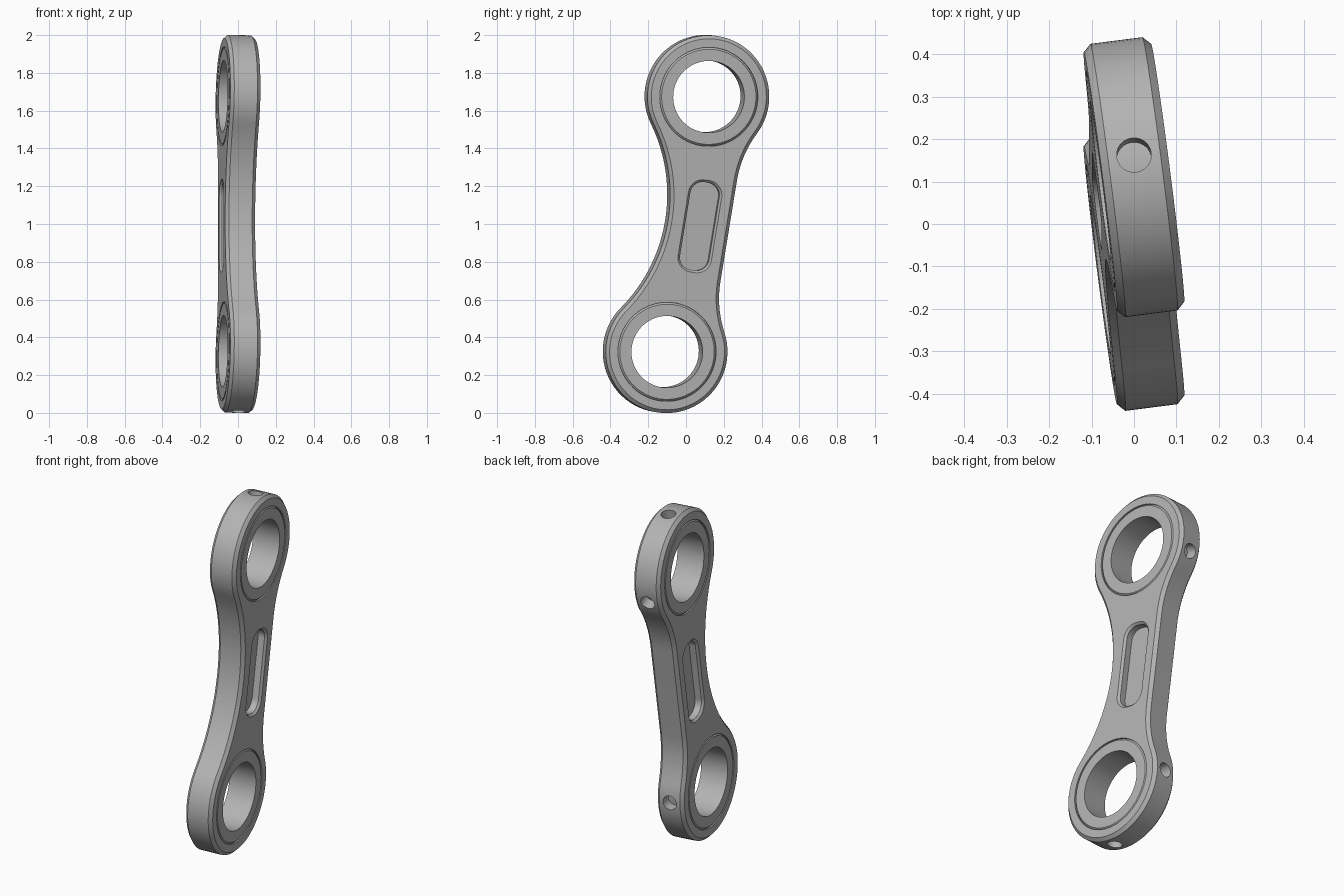
import bpy
import bmesh
from math import radians, degrees, sqrt, atan2, cos, sin
from mathutils import Matrix

cube = bpy.data.objects.get("Cube")
if cube:
    bpy.data.objects.remove(cube, do_unlink=True)

# Main sizes: local x is the thickness, y the width, z the length of the link
HALF = 0.08          # half thickness
EYE = 0.684          # distance of each eye from the middle
R = 0.325            # outer radius of the eyes
BORE = 0.19
SEAT = 0.262         # radius of the bushing seat
CHAMFER = 0.018
PLACE = (Matrix.Translation((0, 0, 1)) @ Matrix.Rotation(radians(-9.3), 4, 'X')
         @ Matrix.Rotation(radians(7.4), 4, 'Z'))

steel = bpy.data.materials.new("grey_steel")
steel.use_nodes = True
GREY = (0.45, 0.45, 0.45, 1)
steel.diffuse_color = GREY
steel.node_tree.nodes["Principled BSDF"].inputs["Base Color"].default_value = GREY


def arc(y, z, r, start, end, n):
    """Points along an arc, angles in degrees."""
    angles = [radians(start + (end - start) * i / n) for i in range(n + 1)]
    return [(y + r * cos(a), z + r * sin(a)) for a in angles]


def circle(r, n=64):
    return arc(0, 0, r, 0, 360, n)[:-1]


def rounded_slot(y, half_w, half_l, r):
    w, l = half_w - r, half_l - r
    corners = [(w, l), (-w, l), (-w, -l), (w, -l)]
    return [p for i, (cy, cz) in enumerate(corners)
            for p in arc(y + cy, cz, r, 90 * i, 90 * i + 90, 10)]


def fillet_radius(waist, start):
    """Radius of the concave arc that touches both the waist line and the eye."""
    return (waist ** 2 + (EYE - start) ** 2 - R ** 2) / (2 * (R - waist))


def outline(off):
    """Link outline, offset outwards by off."""
    front, back, straight = 0.105, 0.223, 0.27
    rf, rb = fillet_radius(front, 0), fillet_radius(back, straight)
    cf, cb = front + rf, back + rb
    af = degrees(atan2(EYE, cf))
    ab = degrees(atan2(EYE - straight, cb))
    return (arc(0, EYE, R + off, -ab, 180 + af, 48)
            + arc(-cf, 0, rf - off, af, -af, 24)[1:-1]
            + arc(0, -EYE, R + off, 180 - af, 360 + ab, 48)
            + arc(cb, -straight, rb - off, 180 + ab, 180, 12)[1:]
            + arc(cb, straight, rb - off, 180, 180 - ab, 12)[:-1])


def loft(name, sections, matrix=Matrix(), ring=False):
    """Skin a list of (x, points) sections, capped or closed into a ring."""
    bm = bmesh.new()
    loops = [[bm.verts.new((x, y, z)) for y, z in pts] for x, pts in sections]
    pairs = list(zip(loops, loops[1:]))
    if ring:
        pairs.append((loops[-1], loops[0]))
    else:
        bm.faces.new(loops[0])
        bm.faces.new(loops[-1])
    for a, b in pairs:
        n = len(a)
        for i in range(n):
            j = (i + 1) % n
            bm.faces.new((a[i], a[j], b[j], b[i]))
    bm.transform(matrix)
    bmesh.ops.recalc_face_normals(bm, faces=bm.faces)
    mesh = bpy.data.meshes.new(name)
    bm.to_mesh(mesh)
    bm.free()
    mesh.materials.append(steel)
    obj = bpy.data.objects.new(name, mesh)
    bpy.context.collection.objects.link(obj)
    return obj


def activate(obj):
    bpy.ops.object.select_all(action='DESELECT')
    obj.select_set(True)
    bpy.context.view_layer.objects.active = obj


def cut(target, cutter):
    activate(target)
    mod = target.modifiers.new("cut", 'BOOLEAN')
    mod.operation, mod.solver, mod.object = 'DIFFERENCE', 'EXACT', cutter
    bpy.ops.object.modifier_apply(modifier=mod.name)
    bpy.data.objects.remove(cutter, do_unlink=True)


# Link body with chamfered rims
small, full = outline(-CHAMFER), outline(0)
body = loft("link_body", [(-HALF, small), (CHAMFER - HALF, full),
                          (HALF - CHAMFER, full), (HALF, small)])
parts = [body]

for side in (1, -1):
    # Blind pocket in the web, one on each face
    depth, rim = 0.05, 0.012
    inner = rounded_slot(0.065, 0.078, 0.235, 0.066)
    outer = rounded_slot(0.065, 0.078 + 2 * rim, 0.235 + 2 * rim, 0.066 + 2 * rim)
    cut(body, loft("pocket_cutter", [(side * (HALF + rim), outer),
                                     (side * (HALF - rim), inner),
                                     (side * (HALF - depth), inner)]))

    # Bushing seat through the eye
    at_eye = Matrix.Translation((0, 0, side * EYE))
    cut(body, loft("seat_cutter", [(-0.2, circle(SEAT)), (0.2, circle(SEAT))], at_eye))

    # Oil holes: one at the tip of the eye, one on its back edge
    for angle in (90 * side, -8 * side):
        aim = (at_eye @ Matrix.Rotation(radians(angle), 4, 'X')
               @ Matrix.Rotation(radians(90), 4, 'Z'))
        cut(body, loft("oil_hole_cutter", [(0.24, circle(0.041, 24)),
                                           (0.4, circle(0.041, 24))], aim))

    # Bushing with chamfered outer rims
    barrel, face = circle(SEAT + 0.001), circle(SEAT - 0.01)
    bore = circle(BORE)
    parts.append(loft("upper_bushing" if side > 0 else "lower_bushing",
                      [(-HALF, bore), (-HALF, face), (0.011 - HALF, barrel),
                       (HALF - 0.011, barrel), (HALF, face), (HALF, bore)],
                      at_eye, ring=True))

# Smooth shading and final pose
for obj in parts:
    activate(obj)
    bpy.ops.object.shade_smooth_by_angle(angle=radians(30))
    obj.matrix_world = PLACE
